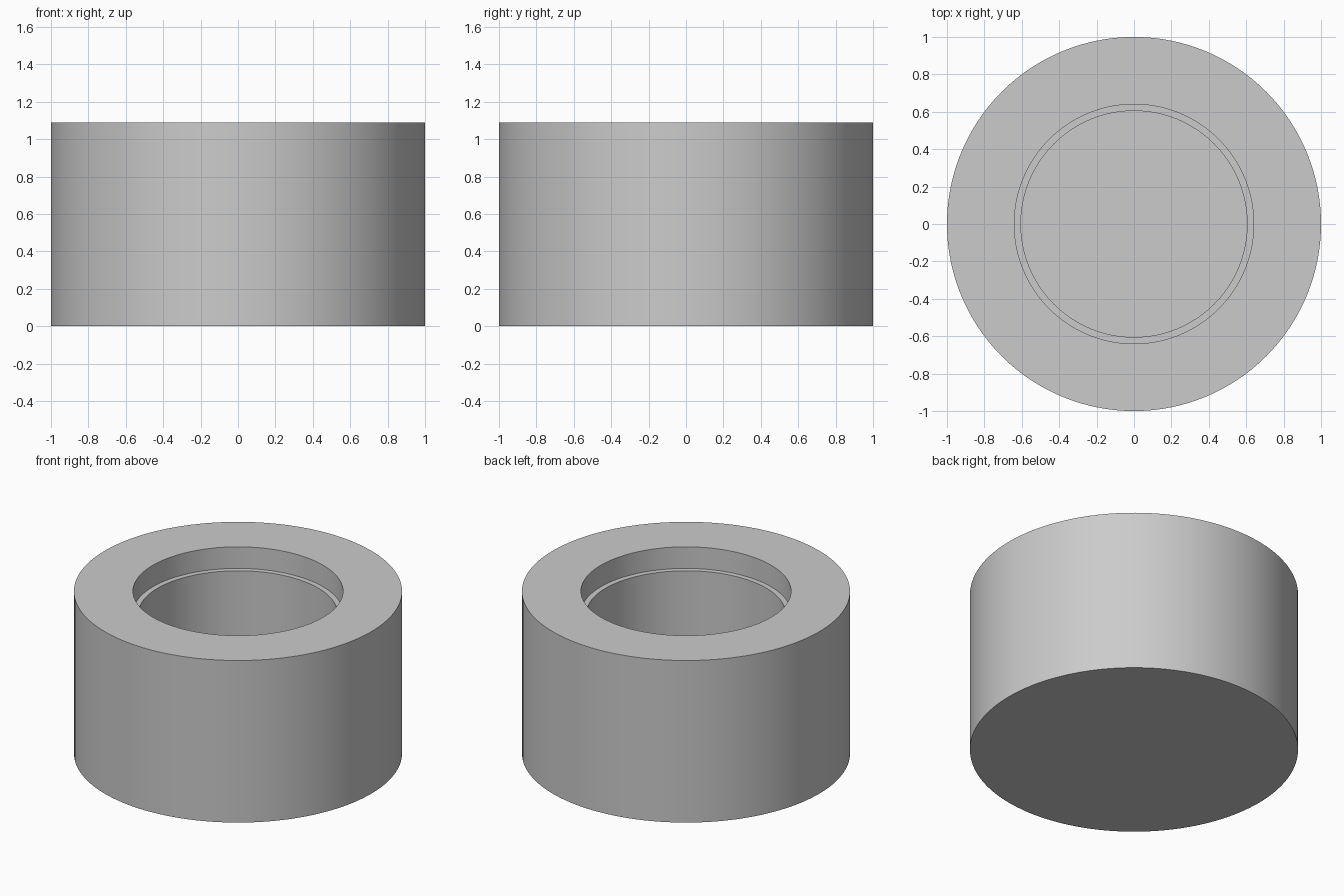
import bpy
import bmesh
import math

cube = bpy.data.objects.get("Cube")
if cube:
    bpy.data.objects.remove(cube, do_unlink=True)

SEGMENTS = 128

# Single grey material
grey = bpy.data.materials.new("plain grey")
grey.use_nodes = True
colour = (0.6, 0.6, 0.6, 1.0)
grey.diffuse_color = colour
grey.node_tree.nodes["Principled BSDF"].inputs["Base Color"].default_value = colour


def lathe(name, profile, material):
    """Revolve a (radius, height) profile about z and cap both ends."""
    bm = bmesh.new()
    rings = []
    for radius, height in profile:
        ring = []
        for i in range(SEGMENTS):
            a = math.tau * i / SEGMENTS
            ring.append(bm.verts.new((radius * math.cos(a), radius * math.sin(a), height)))
        rings.append(ring)
    for low, high in zip(rings, rings[1:]):
        for i in range(SEGMENTS):
            j = (i + 1) % SEGMENTS
            bm.faces.new((low[i], low[j], high[j], high[i]))
    bm.faces.new(list(reversed(rings[0])))
    bm.faces.new(rings[-1])
    bmesh.ops.recalc_face_normals(bm, faces=bm.faces)
    mesh = bpy.data.meshes.new(name)
    bm.to_mesh(mesh)
    bm.free()
    mesh.materials.append(material)
    obj = bpy.data.objects.new(name, mesh)
    bpy.context.collection.objects.link(obj)
    return obj


# Thick-walled cup: outer wall, rim, shallow counterbore, ledge, deep bore, floor
cup = lathe("stepped_cup", [
    (1.0, 0.0),
    (1.0, 1.09),
    (0.64, 1.09),
    (0.64, 0.945),
    (0.605, 0.945),
    (0.605, 0.28),
], grey)

bpy.ops.object.select_all(action="DESELECT")
cup.select_set(True)
bpy.context.view_layer.objects.active = cup
bpy.ops.object.shade_smooth_by_angle(angle=math.radians(30))
